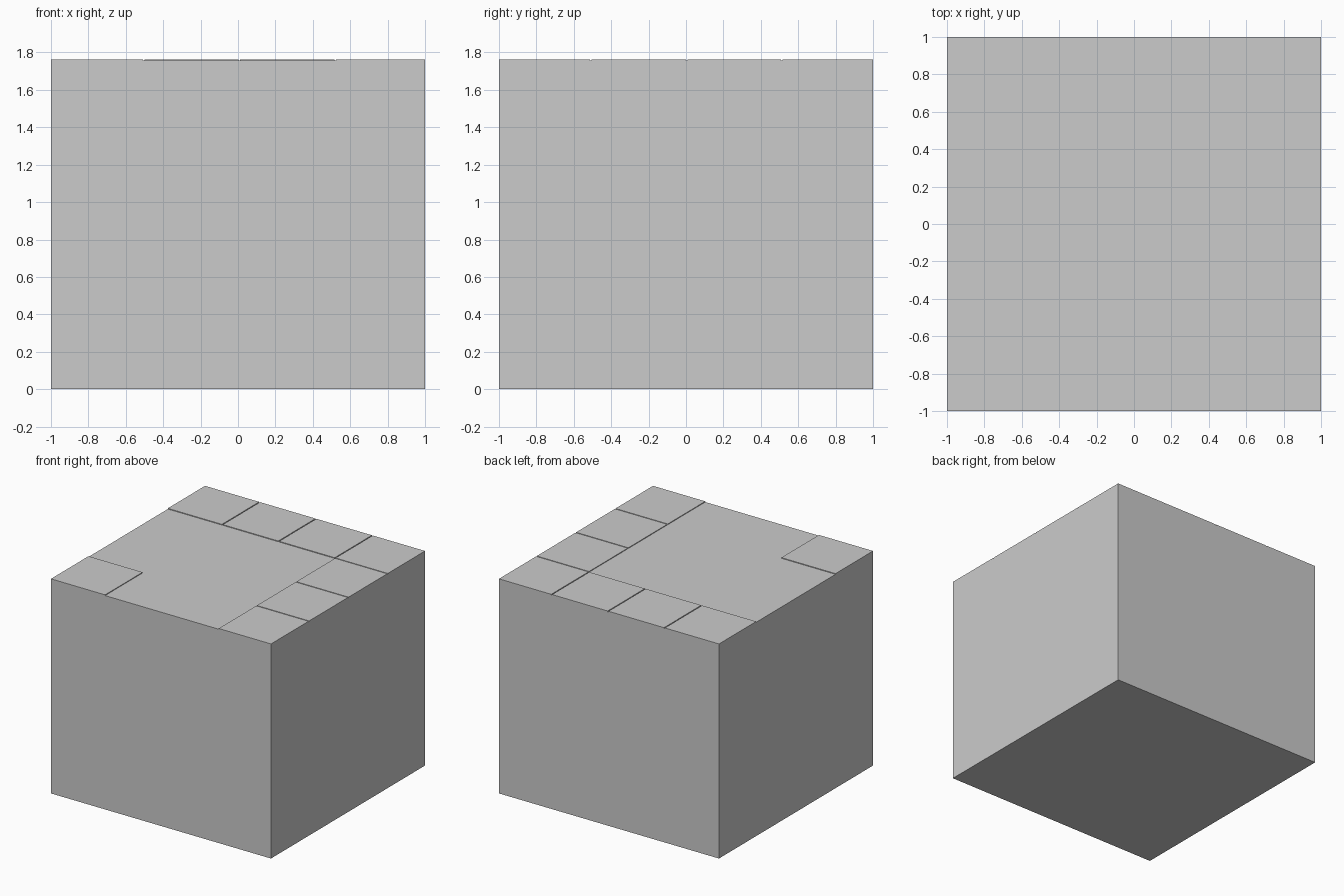
import bpy

if "Cube" in bpy.data.objects:
    bpy.data.objects.remove(bpy.data.objects["Cube"])

BASE_TOP, TOP = 1.757, 1.763
GAP = 0.008


def box(name, x0, x1, y0, y1, z0, z1):
    bpy.ops.mesh.primitive_cube_add(size=1, location=((x0 + x1) / 2, (y0 + y1) / 2, (z0 + z1) / 2))
    ob = bpy.context.object
    ob.name = name
    ob.scale = (x1 - x0, y1 - y0, z1 - z0)
    bpy.ops.object.transform_apply(location=False, rotation=False, scale=True)
    return ob


# Solid block
box("block", -1, 1, -1, 1, 0, BASE_TOP)

# Seam positions between the thin top tiles
xs = [-1, -0.504, 0.008, 0.521, 1]
ys = [-1, -0.509, 0.003, 0.513, 1]


def span(s, i):
    # Tile extent between two seams, leaving a narrow groove
    a = s[i] + (GAP / 2 if i > 0 else 0)
    b = s[i + 1] - (GAP / 2 if i < 3 else 0)
    return a, b


# Back row, right column and the lone front left tile
cells = [(i, 3) for i in range(4)] + [(3, j) for j in range(3)] + [(0, 0)]
for i, j in cells:
    box(f"top_tile_{i}_{j}", *span(xs, i), *span(ys, j), BASE_TOP, TOP)
